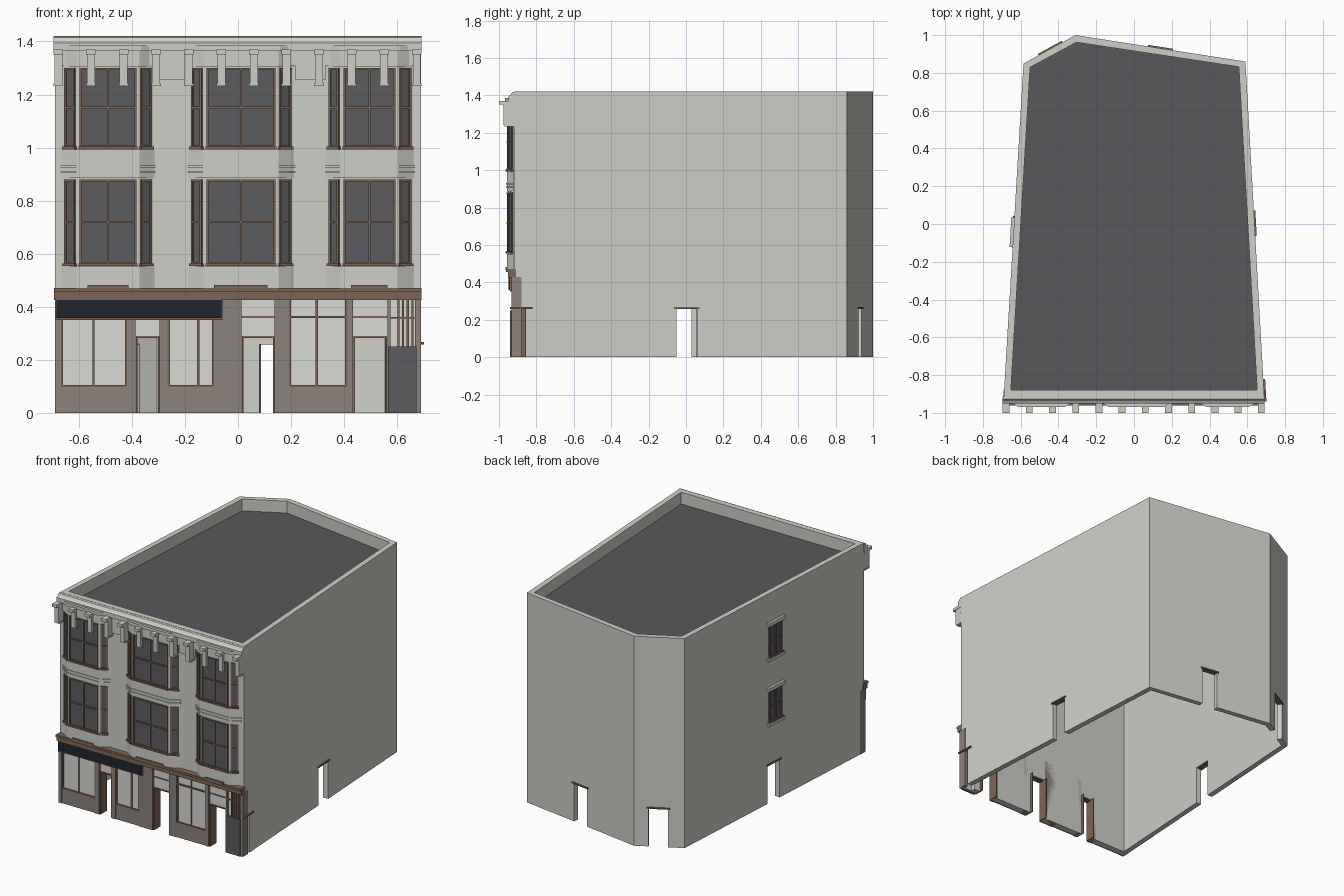
import bpy, bmesh
from mathutils import Vector

cube = bpy.data.objects.get("Cube")
if cube:
    bpy.data.objects.remove(cube, do_unlink=True)


def material(name, hex_code):
    rgb = [int(hex_code[i:i + 2], 16) / 255 for i in (0, 2, 4)]
    col = [c / 12.92 if c < 0.04 else ((c + 0.055) / 1.055) ** 2.4 for c in rgb] + [1]
    m = bpy.data.materials.new(name)
    m.use_nodes = True
    m.diffuse_color = col
    m.node_tree.nodes["Principled BSDF"].inputs["Base Color"].default_value = col
    return m


STONE = material("pale stone", "cfcfc9")
PALE = material("pale glazing", "d8dad5")
WOOD = material("brown wood", "7f6656")
TAUPE = material("taupe shopfront", "8b827c")
GLASS = material("dark glass", "5c5c60")
ROOF = material("dark roof", "59595b")
NAVY = material("navy sign", "20222f")

parts = {}


def part(name, mat):
    if name not in parts:
        parts[name] = (bmesh.new(), mat)
    return parts[name][0]


def prism(bm, low, high):
    """Solid between two matching loops of points."""
    a, b = [[bm.verts.new(p) for p in loop] for loop in (low, high)]
    bm.faces.new(a[::-1])
    bm.faces.new(b)
    for i in range(len(a)):
        j = (i + 1) % len(a)
        bm.faces.new((a[i], a[j], b[j], b[i]))


def upright(bm, plan, z0, z1):
    prism(bm, [(x, y, z0) for x, y in plan], [(x, y, z1) for x, y in plan])


class Wall:
    """Facade frame: u runs along the wall, d points outwards."""

    def __init__(self, a, b):
        self.a = Vector(a)
        run = Vector(b) - self.a
        self.length = run.length
        self.dir = run.normalized()
        self.out = Vector((self.dir.y, -self.dir.x))

    def box(self, bm, u0, u1, z0, z1, d0, d1):
        plan = [self.a + self.dir * u + self.out * d
                for u, d in ((u0, d0), (u1, d0), (u1, d1), (u0, d1))]
        upright(bm, plan, z0, z1)

    def window(self, u0, u1, z0, z1, cols=1, bar=0.008):
        glass = part("window_glass", GLASS)
        frame = part("window_frames", WOOD)
        self.box(glass, u0, u1, z0, z1, -0.004, 0.001)
        for i in range(cols + 1):
            u = u0 + bar / 2 + (u1 - u0 - bar) * i / cols
            self.box(frame, u - bar / 2, u + bar / 2, z0, z1, -0.004, 0.007)
        mid = (z0 + z1) / 2
        for z in (z0, mid - bar / 2, z1 - bar):
            self.box(frame, u0, u1, z, z + bar, -0.004, 0.008)
        self.box(frame, u0 - 0.004, u1 + 0.004, z0 - 0.007, z0 + 0.004, -0.004, 0.014)


# Hollow shell with parapet
outer = [(-0.69, -0.92), (0.69, -0.92), (0.59, 0.86), (-0.31, 1.0), (-0.585, 0.85)]
inner = [(-0.652, -0.88), (0.652, -0.88), (0.555, 0.832), (-0.305, 0.962), (-0.55, 0.83)]
TOP = 1.42
bm = part("building_shell", STONE)
rings = [[bm.verts.new((x, y, z)) for x, y in plan]
         for plan, z in ((outer, 0), (outer, TOP), (inner, TOP), (inner, 0))]
for k in range(4):
    r, s = rings[k], rings[(k + 1) % 4]
    for i in range(5):
        j = (i + 1) % 5
        bm.faces.new((r[i], r[j], s[j], s[i]))
upright(part("flat_roof", ROOF), inner, 1.32, 1.34)

walls = [Wall(outer[i], outer[(i + 1) % 5]) for i in range(5)]
front = Wall((0, -0.92), (1, -0.92))
_, right_wall, back_wall, chamfer, left_wall = walls

# Door openings
cutter = part("door_cutter", STONE)
trim = part("door_lintels", WOOD)
for wall, u0, u1 in ((right_wall, 0.87, 0.98), (right_wall, 0.012, 0.062),
                     (back_wall, 0.40, 0.51), (chamfer, 0.09, 0.21), (left_wall, 0.82, 0.94)):
    wall.box(cutter, u0, u1, -0.1, 0.26, -0.08, 0.03)
    wall.box(trim, u0 - 0.012, u1 + 0.012, 0.258, 0.267, -0.03, 0.008)
shop_doors = ((-0.385, -0.295), (0.015, 0.137), (0.435, 0.562))
for x0, x1 in shop_doors:
    front.box(cutter, x0, x1, -0.1, 0.285, -0.08, 0.03)

# Side windows
side_stone = part("side_window_sills", STONE)
for z in (0.55, 0.99):
    left_wall.window(0.83, 0.96, z, z + 0.21, 2)
    left_wall.box(side_stone, 0.815, 0.975, z + 0.21, z + 0.235, -0.01, 0.016)
    left_wall.box(side_stone, 0.815, 0.975, z - 0.025, z - 0.005, -0.01, 0.016)


# Angled bays
def offset_plan(x0, x1, c0, c1, grow):
    return [(x0 - grow, -0.91), (x0 - grow, -0.92 - max(grow, 0)), (c0 - grow / 2, -0.957 - grow),
            (c1 + grow / 2, -0.957 - grow), (x1 + grow, -0.92 - max(grow, 0)), (x1 + grow, -0.91)]


stone = part("bay_walls", STONE)
mould = part("bay_mouldings", STONE)
bays = ((-0.665, -0.315, -0.608, -0.372), (-0.187, 0.212, -0.13, 0.152), (0.332, 0.664, 0.386, 0.604))
for bay in bays:
    core = offset_plan(*bay, -0.006)
    upright(stone, core, 0.47, 1.38)
    for z0, z1 in ((0.47, 0.552), (0.886, 0.992), (1.303, 1.38)):
        upright(stone, offset_plan(*bay, 0), z0, z1)
    for z0, z1, g in ((0.905, 0.912, 0.005), (0.924, 0.932, 0.005), (1.365, 1.385, 0.011)):
        upright(mould, offset_plan(*bay, g), z0, z1)
    for k, cols in ((1, 1), (2, 2), (3, 1)):
        face = Wall(core[k], core[k + 1])
        for z0, z1 in ((0.56, 0.88), (1.0, 1.3)):
            face.window(0.008, face.length - 0.008, z0, z1, cols)

# Top cornice, frieze and brackets
profile = [(-0.915, 1.42), (-0.93, 1.415), (-0.938, 1.402), (-0.95, 1.395),
           (-0.95, 1.365), (-0.915, 1.365)]
prism(part("top_cornice", STONE), *[[(x, y, z) for y, z in profile] for x in (-0.695, 0.692)])
frieze = part("frieze", STONE)
front.box(frieze, -0.69, 0.69, 1.31, 1.37, -0.01, 0.012)
for x0, x1 in ((-0.312, -0.19), (0.215, 0.33)):
    front.box(frieze, x0, x1, 1.255, 1.32, -0.01, 0.012)
brackets = part("cornice_brackets", STONE)
for i in range(12):
    x = -0.677 + i * 0.1228
    front.box(brackets, x - 0.015, x + 0.015, 1.24, 1.36, 0, 0.055)
    front.box(brackets, x - 0.018, x + 0.018, 1.35, 1.37, 0, 0.08)
    front.box(brackets, x - 0.018, x + 0.018, 1.232, 1.242, 0, 0.05)

# Shop cornice and sign
shop_top = part("shop_cornice", WOOD)
front.box(shop_top, -0.693, 0.692, 0.426, 0.46, -0.01, 0.032)
front.box(shop_top, -0.693, 0.692, 0.455, 0.47, -0.01, 0.042)
for x0, x1, c0, c1 in bays:
    front.box(shop_top, c0 + 0.04, c1 - 0.04, 0.465, 0.482, 0, 0.045)
front.box(part("sign_board", NAVY), -0.685, -0.063, 0.358, 0.426, 0, 0.028)
front.box(part("sign_frame", WOOD), -0.69, -0.058, 0.35, 0.426, 0, 0.022)

# Shop pilasters and windows
pil = part("shop_pilasters", TAUPE)
for x0, x1 in ((-0.69, -0.668), (-0.418, -0.387), (-0.295, -0.265), (-0.09, 0.013),
               (0.138, 0.192), (0.412, 0.433), (0.564, 0.574), (0.668, 0.69)):
    front.box(pil, x0, x1, 0, 0.428, -0.04, 0.014)
glazing = part("shop_glazing", PALE)
stall = part("shop_stallrisers", TAUPE)
bars = part("shop_window_bars", WOOD)
for x0, x1, m in ((-0.668, -0.418, -0.545), (-0.265, -0.09, -0.15), (0.192, 0.412, 0.297)):
    front.box(glazing, x0, x1, 0.1, 0.428, 0, 0.003)
    front.box(stall, x0, x1, 0, 0.1, 0, 0.01)
    for u in (x0 + 0.004, m, x1 - 0.004):
        front.box(bars, u - 0.004, u + 0.004, 0.1, 0.428, 0, 0.009)
    for z in (0.098, 0.358):
        front.box(bars, x0, x1, z, z + 0.008, 0, 0.012)

# Shop door frames, reveals and fanlights
for x0, x1 in shop_doors:
    front.box(glazing, x0, x1, 0.29, 0.428, 0, 0.003)
    for z in (0.283, 0.358):
        front.box(bars, x0, x1, z, z + 0.007, -0.03, 0.008)
    for u in (x0, x1 - 0.006):
        front.box(bars, u, u + 0.006, 0, 0.29, -0.06, 0.008)

# Corner entrance
front.box(part("corner_panel", GLASS), 0.566, 0.672, 0, 0.25, 0, 0.02)
front.box(glazing, 0.574, 0.668, 0.25, 0.428, 0, 0.003)
for u in (0.605, 0.622, 0.64, 0.658):
    front.box(bars, u - 0.004, u + 0.004, 0.25, 0.428, 0, 0.012)
front.box(bars, 0.574, 0.668, 0.355, 0.362, 0, 0.01)
right_wall.box(bars, -0.02, 0.1, 0.258, 0.267, 0, 0.01)

# Turn the parts into objects
objects = {}
for name, (bm, mat) in parts.items():
    bmesh.ops.recalc_face_normals(bm, faces=bm.faces)
    mesh = bpy.data.meshes.new(name)
    bm.to_mesh(mesh)
    bm.free()
    mesh.materials.append(mat)
    objects[name] = bpy.data.objects.new(name, mesh)
    bpy.context.collection.objects.link(objects[name])

# Cut the door openings
shell, cut = objects["building_shell"], objects["door_cutter"]
cut.hide_render = True
mod = shell.modifiers.new("door_openings", "BOOLEAN")
mod.object = cut
mod.solver = "EXACT"
bpy.context.view_layer.objects.active = shell
bpy.ops.object.modifier_apply(modifier=mod.name)
bpy.data.objects.remove(cut, do_unlink=True)
